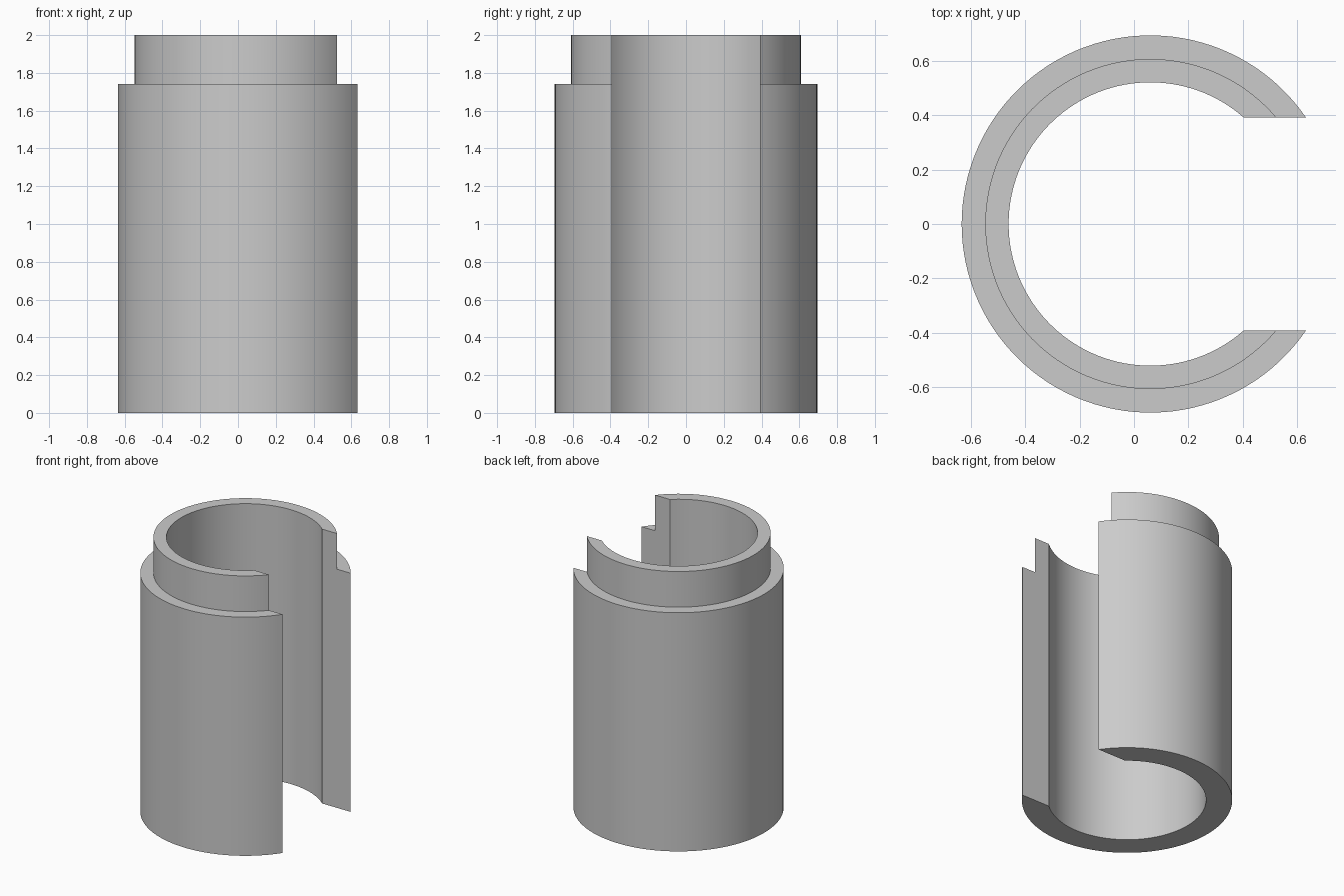
import bpy
import bmesh
from math import asin, cos, sin, pi, radians

cube = bpy.data.objects.get("Cube")
if cube:
    bpy.data.objects.remove(cube)

R_IN, R_STEP, R_OUT = 0.522, 0.608, 0.695
STEP_Z, TOP_Z = 1.74, 2.0
SLOT_HALF = 0.392      # half width of the open slot facing +x
AXIS_X = 0.06
SEGMENTS = 96

grey = bpy.data.materials.new("plain grey")
grey.use_nodes = True
colour = (0.6, 0.6, 0.6, 1)
grey.diffuse_color = colour
grey.node_tree.nodes["Principled BSDF"].inputs["Base Color"].default_value = colour

# Wall cross-section as (radius, height), swept around the axis
profile = [(R_IN, 0), (R_OUT, 0), (R_OUT, STEP_Z),
           (R_STEP, STEP_Z), (R_STEP, TOP_Z), (R_IN, TOP_Z)]

bm = bmesh.new()


def section(t):
    """One cross-section; the end sections lie flat on the slot walls."""
    verts = []
    for r, z in profile:
        start = asin(SLOT_HALF / r)
        a = start + t * (2 * pi - 2 * start)
        verts.append(bm.verts.new((AXIS_X + r * cos(a), r * sin(a), z)))
    return verts


rings = [section(i / SEGMENTS) for i in range(SEGMENTS + 1)]
for a, b in zip(rings, rings[1:]):
    for j in range(len(profile)):
        k = (j + 1) % len(profile)
        bm.faces.new((a[j], a[k], b[k], b[j]))

# Flat slot walls
bm.faces.new(rings[0])
bm.faces.new(rings[-1][::-1])
bmesh.ops.recalc_face_normals(bm, faces=bm.faces[:])

mesh = bpy.data.meshes.new("slotted_sleeve")
bm.to_mesh(mesh)
bm.free()
mesh.materials.append(grey)
sleeve = bpy.data.objects.new("slotted_sleeve", mesh)
bpy.context.collection.objects.link(sleeve)

# Smooth curved walls with crisp rims
bpy.context.view_layer.objects.active = sleeve
sleeve.select_set(True)
bpy.ops.object.shade_smooth_by_angle(angle=radians(30))
